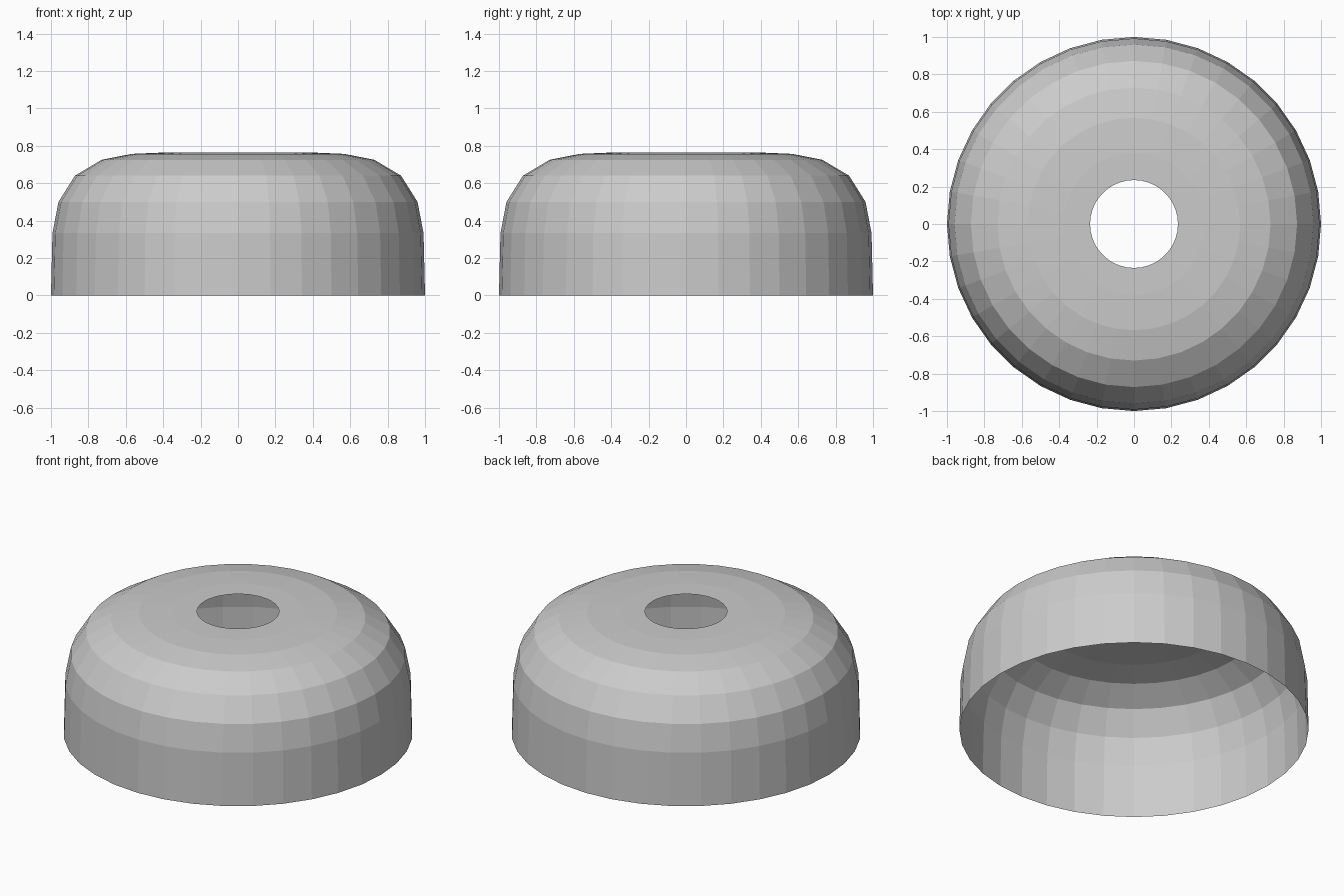
import bpy, bmesh
from math import cos, sin, radians

if "Cube" in bpy.data.objects:
    bpy.data.objects.remove(bpy.data.objects["Cube"])

# Dome profile (radius, height), from the open base to the rim of the top hole
PROFILE = [(1.0, 0.0), (0.992, 0.333), (0.96, 0.5), (0.872, 0.64), (0.73, 0.725),
           (0.568, 0.757), (0.38, 0.765), (0.235, 0.765)]
SIDES = 36

bm = bmesh.new()
rings = [[bm.verts.new((r * cos(radians(360 * i / SIDES)),
                        r * sin(radians(360 * i / SIDES)), z))
          for i in range(SIDES)] for r, z in PROFILE]

# Single-sheet shell, open at the base and at the top
for low, high in zip(rings, rings[1:]):
    for i in range(SIDES):
        j = (i + 1) % SIDES
        bm.faces.new((low[i], low[j], high[j], high[i]))

mesh = bpy.data.meshes.new("dome_shell")
bm.to_mesh(mesh)
bm.free()
bpy.context.collection.objects.link(bpy.data.objects.new("dome_shell", mesh))
